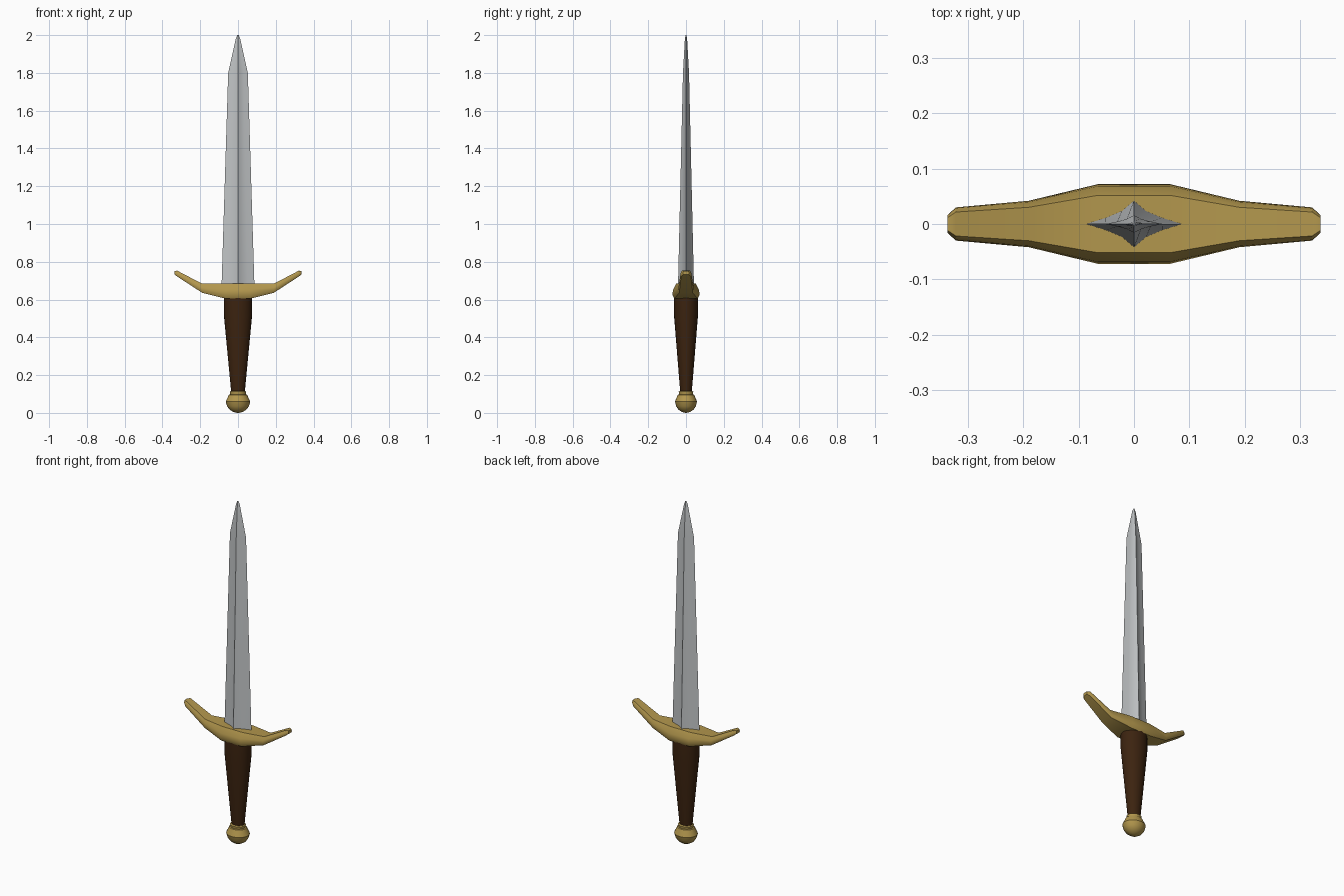
import bpy, bmesh, math

if "Cube" in bpy.data.objects:
    bpy.data.objects.remove(bpy.data.objects["Cube"])


def material(name, rgb):
    m = bpy.data.materials.new(name)
    m.diffuse_color = (*rgb, 1)
    m.use_nodes = True
    m.node_tree.nodes["Principled BSDF"].inputs["Base Color"].default_value = m.diffuse_color
    return m


steel = material("steel grey", (0.53, 0.55, 0.56))
gold = material("aged gold", (0.45, 0.31, 0.075))
leather = material("dark brown leather", (0.045, 0.017, 0.005))


def loft(name, rings, mat, angle):
    """Skin a list of equal-length point rings and cap both ends."""
    bm = bmesh.new()
    vr = [[bm.verts.new(p) for p in r] for r in rings]
    n = len(vr[0])
    for a, b in zip(vr, vr[1:]):
        for i in range(n):
            j = (i + 1) % n
            bm.faces.new((a[i], a[j], b[j], b[i]))
    bm.faces.new(vr[0][::-1])
    bm.faces.new(vr[-1])
    bmesh.ops.recalc_face_normals(bm, faces=bm.faces)
    me = bpy.data.meshes.new(name)
    bm.to_mesh(me)
    bm.free()
    me.materials.append(mat)
    ob = bpy.data.objects.new(name, me)
    bpy.context.collection.objects.link(ob)
    bpy.ops.object.select_all(action='DESELECT')
    ob.select_set(True)
    bpy.context.view_layer.objects.active = ob
    bpy.ops.object.shade_smooth_by_angle(angle=math.radians(angle))
    return ob


def turned(name, profile, squash, mat, sides, angle):
    """Round part from (radius, z) points, flattened in y."""
    rings = [[(r * math.cos(2 * math.pi * i / sides),
               r * squash * math.sin(2 * math.pi * i / sides), z)
              for i in range(sides)] for r, z in profile]
    return loft(name, rings, mat, angle)


# Blade: hollow-ground diamond section, tapering to the tip
quarter = [(1, 0), (0.58, 0.27), (0.25, 0.56)]
section = quarter + [(0, 1)] + [(-x, y) for x, y in quarter[::-1]]
section += [(x, -y) for x, y in section[-2:0:-1]]
blade = [(0.088, 0.043, 0.64), (0.052, 0.016, 1.80),
         (0.012, 0.006, 1.98), (0.004, 0.002, 2.0)]
loft("blade", [[(x * w, y * d, z) for x, y in section] for w, d, z in blade],
     steel, 25)

# Crossguard: stations (x, half depth, bottom z, top z), mirrored in x
half = [(0.065, 0.072, 0.605, 0.684), (0.19, 0.042, 0.636, 0.684),
        (0.322, 0.030, 0.722, 0.753), (0.337, 0.016, 0.733, 0.751)]
stations = [(-x, d, b, t) for x, d, b, t in half[::-1]] + half
outline = [(0.85, 0), (1, 0.25), (0.95, 0.6), (0.72, 1)]
outline += [(-y, h) for y, h in outline[::-1]]
loft("crossguard", [[(x, y * d, b + h * (t - b)) for y, h in outline]
                    for x, d, b, t in stations], gold, 40)

# Grip: oval, tapering down to the pommel
turned("grip", [(0.035, 0.10), (0.075, 0.52), (0.075, 0.625)],
       0.85, leather, 24, 30)

# Pommel: collar over a flattened ball
pommel = [(0.004, 0.0), (0.025, 0.005), (0.045, 0.018), (0.058, 0.036),
          (0.065, 0.06), (0.048, 0.096), (0.041, 0.098), (0.043, 0.112),
          (0.036, 0.116)]
turned("pommel", pommel, 0.9, gold, 24, 30)
